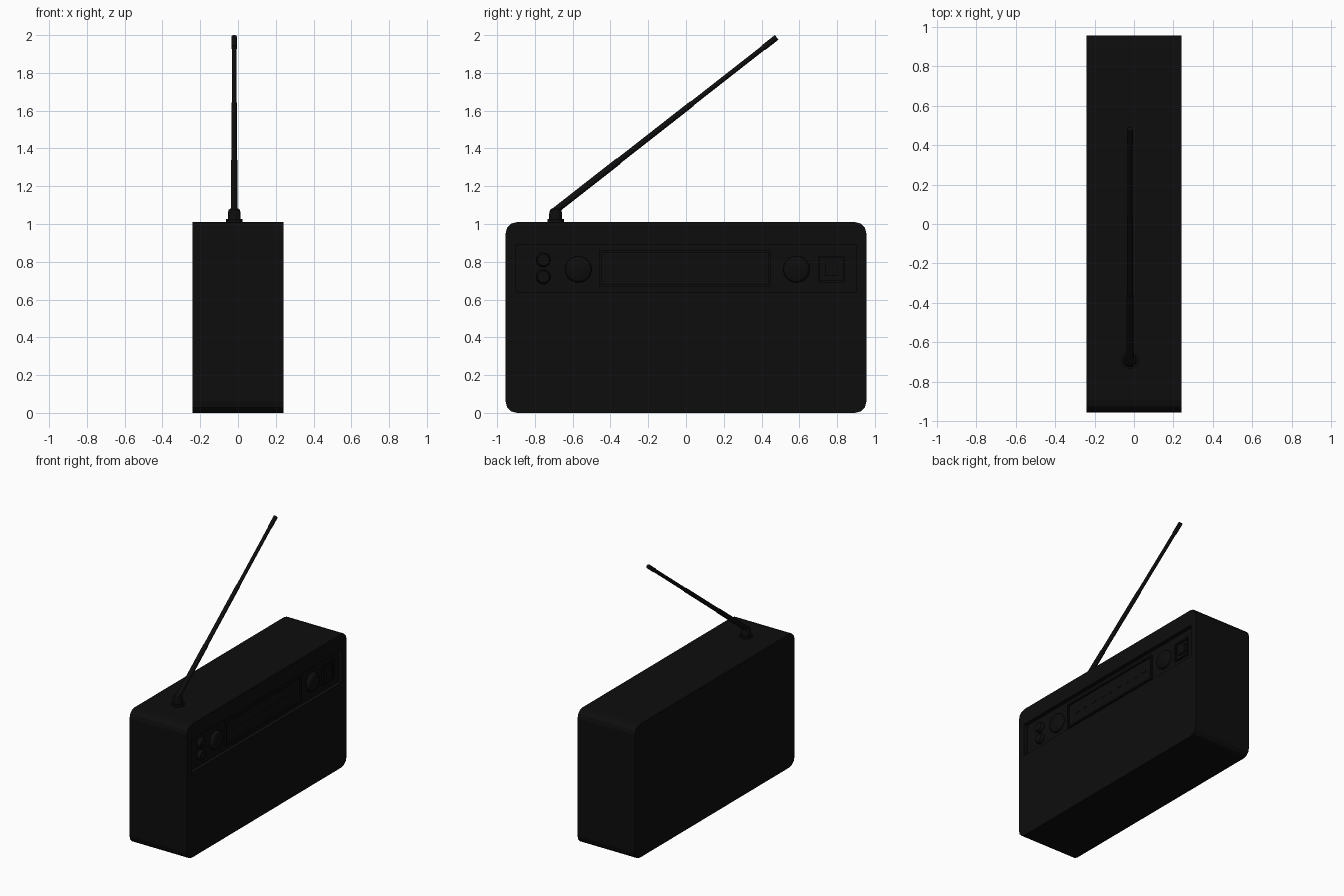
import bpy, bmesh, math
from mathutils import Vector

if "Cube" in bpy.data.objects:
    bpy.data.objects.remove(bpy.data.objects["Cube"])

black = bpy.data.materials.new("matte black")
black.diffuse_color = (0.004, 0.004, 0.004, 1)
black.use_nodes = True
black.node_tree.nodes["Principled BSDF"].inputs["Base Color"].default_value = black.diffuse_color


def finish(name, bm, smooth=False):
    bmesh.ops.recalc_face_normals(bm, faces=bm.faces)
    me = bpy.data.meshes.new(name)
    bm.to_mesh(me)
    bm.free()
    me.materials.append(black)
    ob = bpy.data.objects.new(name, me)
    bpy.context.collection.objects.link(ob)
    if smooth:
        bpy.ops.object.select_all(action='DESELECT')
        ob.select_set(True)
        bpy.context.view_layer.objects.active = ob
        bpy.ops.object.shade_smooth_by_angle(angle=math.radians(35))
    return ob


def box(name, x0, x1, y0, y1, z0, z1, corner=0):
    bm = bmesh.new()
    bmesh.ops.create_cube(bm, size=1)
    for v in bm.verts:
        v.co = ((x0, x1)[v.co.x > 0], (y0, y1)[v.co.y > 0], (z0, z1)[v.co.z > 0])
    if corner:  # round only the edges running along x
        edges = [e for e in bm.edges if abs(e.verts[0].co.x - e.verts[1].co.x) > 1e-4]
        bmesh.ops.bevel(bm, geom=edges, offset=corner, segments=3, profile=0.5, affect='EDGES')
    return finish(name, bm)


def lathe(name, origin, axis, profile, n=24):
    """Turn (radius, distance) pairs around an axis and cap both ends."""
    bm = bmesh.new()
    rot = Vector((0, 0, 1)).rotation_difference(Vector(axis)).to_matrix()
    rings = []
    for r, h in profile:
        rings.append([bm.verts.new(Vector(origin) + rot @ Vector(
            (r * math.cos(2 * math.pi * i / n), r * math.sin(2 * math.pi * i / n), h)))
            for i in range(n)])
    for a, b in zip(rings, rings[1:]):
        for i in range(n):
            j = (i + 1) % n
            bm.faces.new((a[i], a[j], b[j], b[i]))
    bm.faces.new(rings[0][::-1])
    bm.faces.new(rings[-1])
    return finish(name, bm, True)


# case with a recessed control strip
case = box("case", -0.24, 0.24, -0.955, 0.955, 0, 1.01, 0.06)
FLOOR = 0.21
cutter = box("strip_cutter", FLOOR, 0.3, -0.9, 0.9, 0.64, 0.89)
cutter.hide_render = True
cutter.hide_set(True)
cut = case.modifiers.new("control strip", 'BOOLEAN')
cut.operation = 'DIFFERENCE'
cut.solver = 'EXACT'
cut.object = cutter


# rectangular frames around the tuning dial and the switch
def frame(name, y0, y1, z0, z1, t, depth):
    x0, x1 = FLOOR - 0.002, FLOOR + depth
    box(name + "_bottom", x0, x1, y0, y1, z0, z0 + t)
    box(name + "_top", x0, x1, y0, y1, z1 - t, z1)
    box(name + "_left", x0, x1, y0, y0 + t, z0 + t, z1 - t)
    box(name + "_right", x0, x1, y1 - t, y1, z0 + t, z1 - t)


frame("dial_frame", -0.46, 0.45, 0.67, 0.86, 0.012, 0.012)
frame("switch_frame", 0.70, 0.84, 0.69, 0.83, 0.01, 0.01)
box("switch_button", FLOOR - 0.002, FLOOR + 0.012, 0.735, 0.805, 0.725, 0.795)

# tuning scale marks
for i in range(9):
    y = -0.36 + i * 0.09
    box("scale_mark", FLOOR - 0.002, FLOOR + 0.003, y - 0.02, y + 0.02, 0.757, 0.763)

# knobs
for name, y, z, r in (("volume_knob", -0.57, 0.76, 0.07), ("tuning_knob", 0.585, 0.76, 0.07),
                      ("tone_knob", -0.755, 0.81, 0.038), ("bass_knob", -0.755, 0.72, 0.038)):
    lathe(name, (FLOOR - 0.002, y, z), (1, 0, 0),
          [(r, 0), (r, 0.016), (r * 0.93, 0.024), (r * 0.8, 0.029)], 32)

# aerial base and telescopic rod
lathe("aerial_base", (-0.02, -0.69, 1.005), (0, 0, 1),
      [(0.044, 0), (0.044, 0.022), (0.034, 0.022), (0.034, 0.05), (0.03, 0.07), (0.022, 0.076)])
start, end = Vector((-0.02, -0.7, 1.065)), Vector((-0.02, 0.48, 1.988))
L = (end - start).length
lathe("aerial_rod", start, (end - start),
      [(0.018, 0), (0.018, L * 0.29), (0.0155, L * 0.29), (0.0155, L * 0.62),
       (0.013, L * 0.62), (0.013, L * 0.94), (0.0155, L * 0.94), (0.0155, L)], 16)
